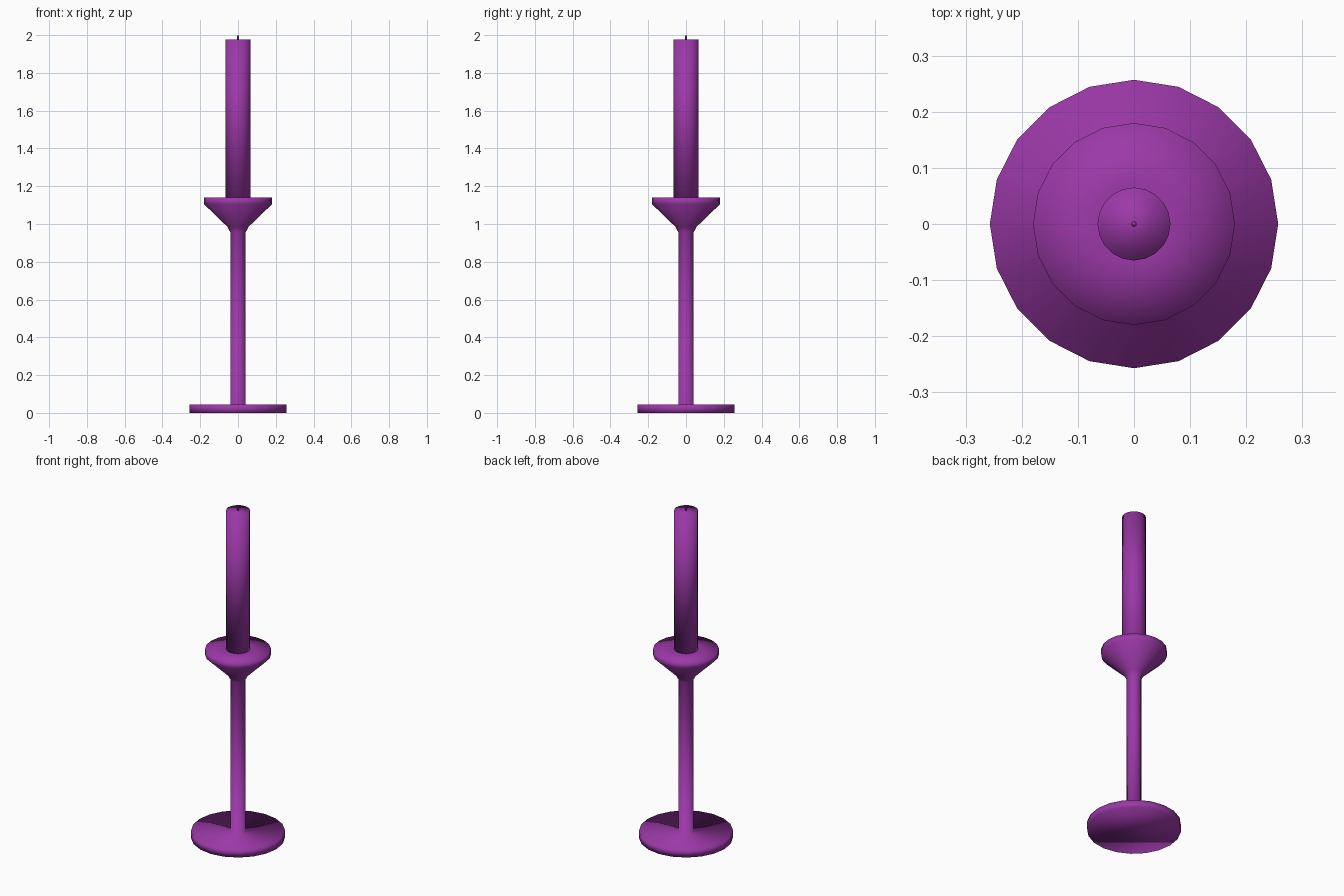
import bpy, bmesh, math

if "Cube" in bpy.data.objects:
    bpy.data.objects.remove(bpy.data.objects["Cube"])

purple = bpy.data.materials.new("purple")
purple.diffuse_color = (0.33, 0.04, 0.39, 1)
purple.use_nodes = True
purple.node_tree.nodes["Principled BSDF"].inputs["Base Color"].default_value = purple.diffuse_color


def lathe(name, profile, sides):
    """Spin (radius, z) points around z and cap both ends."""
    bm = bmesh.new()
    rings = []
    for r, z in profile:
        rings.append([bm.verts.new((r * math.cos(2 * math.pi * i / sides),
                                    r * math.sin(2 * math.pi * i / sides), z))
                      for i in range(sides)])
    for a, b in zip(rings, rings[1:]):
        for i in range(sides):
            j = (i + 1) % sides
            bm.faces.new((a[i], a[j], b[j], b[i]))
    bm.faces.new(rings[0][::-1])
    bm.faces.new(rings[-1])
    for f in bm.faces:
        f.smooth = True
    mesh = bpy.data.meshes.new(name)
    bm.to_mesh(mesh)
    bm.free()
    mesh.materials.append(purple)
    obj = bpy.data.objects.new(name, mesh)
    bpy.context.collection.objects.link(obj)
    return obj


# Holder: flat foot, slim stem and flared cup in one softly shaded piece
lathe("candle_holder", [(0.257, 0), (0.257, 0.045), (0.04, 0.045), (0.04, 0.955),
                        (0.056, 0.985), (0.18, 1.105), (0.18, 1.14), (0.065, 1.14)], 20)

# Candle standing in the cup
lathe("candle", [(0.065, 1.13), (0.065, 1.977)], 20)

# Wick
lathe("wick", [(0.005, 1.97), (0.005, 1.99), (0.003, 2.0)], 8)
